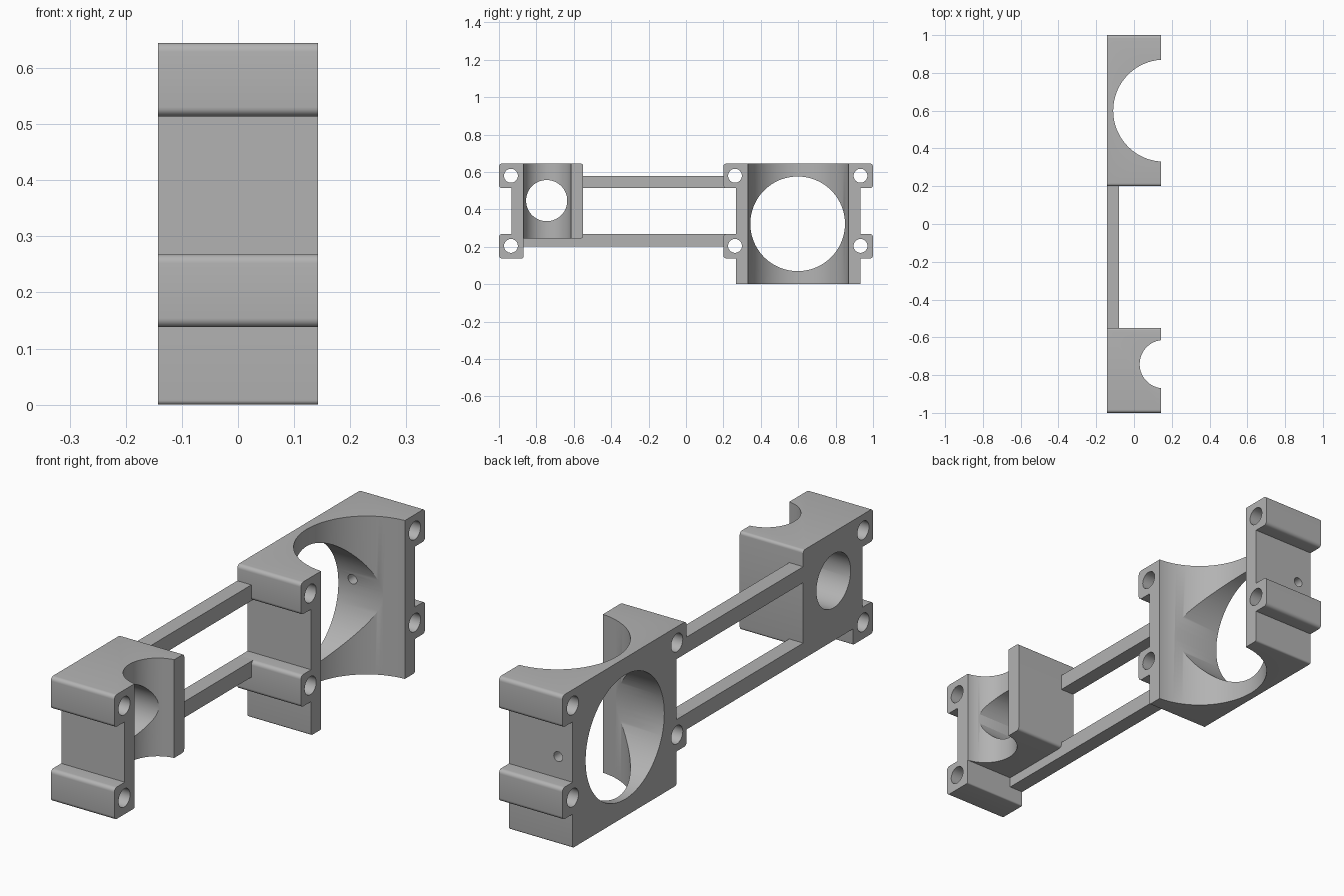
import bpy
import bmesh
import math
from mathutils import Matrix, Vector

if "Cube" in bpy.data.objects:
    bpy.data.objects.remove(bpy.data.objects["Cube"])

HALF = 0.143     # half depth along x
TOP = 0.645      # overall height
HOLES_Z = (0.205, 0.58)

grey = bpy.data.materials.new("plain grey")
grey.use_nodes = True
colour = (0.45, 0.45, 0.45, 1)
grey.diffuse_color = colour
grey.node_tree.nodes["Principled BSDF"].inputs["Base Color"].default_value = colour


def make_object(name, bm):
    bmesh.ops.recalc_face_normals(bm, faces=bm.faces)
    mesh = bpy.data.meshes.new(name)
    bm.to_mesh(mesh)
    bm.free()
    obj = bpy.data.objects.new(name, mesh)
    bpy.context.collection.objects.link(obj)
    mesh.materials.append(grey)
    return obj


def rounded(outline, steps=6):
    """Turn (y, z, radius) corners into a right-angled outline with fillets."""
    points = []
    for i, (y, z, r) in enumerate(outline):
        corner = Vector((y, z))
        if r == 0:
            points.append(corner)
            continue
        before = (Vector(outline[i - 1][:2]) - corner).normalized()
        after = (Vector(outline[(i + 1) % len(outline)][:2]) - corner).normalized()
        centre = corner + r * (before + after)
        for k in range(steps + 1):
            a = math.pi / 2 * k / steps
            points.append(centre - r * (after * math.cos(a) + before * math.sin(a)))
    return points


def extrude_x(name, outline, x0, x1):
    bm = bmesh.new()
    face = bm.faces.new([bm.verts.new((x0, p.x, p.y)) for p in rounded(outline)])
    new = bmesh.ops.extrude_face_region(bm, geom=[face])["geom"]
    verts = [v for v in new if isinstance(v, bmesh.types.BMVert)]
    bmesh.ops.translate(bm, verts=verts, vec=(x1 - x0, 0, 0))
    return make_object(name, bm)


def drill(obj, axis, centre, radius, length, segments=96):
    """Cut a round hole along the given axis."""
    turn = {"X": Matrix.Rotation(math.pi / 2, 4, "Y"),
            "Y": Matrix.Rotation(math.pi / 2, 4, "X"),
            "Z": Matrix.Identity(4)}[axis]
    bm = bmesh.new()
    bmesh.ops.create_cone(bm, cap_ends=True, segments=segments, radius1=radius,
                          radius2=radius, depth=length,
                          matrix=Matrix.Translation(centre) @ turn)
    cutter = make_object("hole_cutter", bm)
    cutter.hide_render = True
    mod = obj.modifiers.new("hole", "BOOLEAN")
    mod.operation = "DIFFERENCE"
    mod.solver = "EXACT"
    mod.object = cutter
    bpy.context.view_layer.objects.active = obj
    bpy.ops.object.modifier_apply(modifier=mod.name)
    bpy.data.objects.remove(cutter)


def smooth(obj):
    bpy.ops.object.select_all(action="DESELECT")
    obj.select_set(True)
    bpy.context.view_layer.objects.active = obj
    bpy.ops.object.shade_smooth_by_angle(angle=math.radians(30))


# Large holder: block with four screw lugs, mirrored about its middle
mid, body, lug, r = 0.6, 0.334, 0.4, 0.016
side = [(body, 0, 0.008), (body, 0.138, 0), (lug, 0.138, r), (lug, 0.268, r),
        (body, 0.268, 0), (body, 0.514, 0), (lug, 0.514, r), (lug, TOP, r)]
outline = [(mid + y, z, f) for y, z, f in side]
outline += [(mid - y, z, f) for y, z, f in reversed(side)]
large = extrude_x("large_holder", outline, -HALF, HALF)
drill(large, "Z", (0.16, mid, 0.3), 0.27, 2, 128)
drill(large, "X", (0, mid - 0.003, 0.323), 0.253, 1, 128)
for y in (mid - 0.338, mid + 0.333):
    for z in HOLES_Z:
        drill(large, "X", (0, y, z), 0.037, 1, 48)
drill(large, "Y", (-0.078, 0.92, 0.355), 0.02, 0.2, 32)   # set screw hole
smooth(large)

# Small holder: block with two screw lugs on its front side
outline = [(-1, TOP, r), (-1, 0.514, r), (-0.933, 0.514, 0), (-0.933, 0.268, 0),
           (-1, 0.268, r), (-1, 0.138, r), (-0.87, 0.138, 0.006),
           (-0.87, 0.245, 0), (-0.55, 0.245, 0.012), (-0.55, TOP, 0.012)]
small = extrude_x("small_holder", outline, -HALF, HALF)
drill(small, "Z", (0.158, -0.742, 0.4), 0.128, 2)
drill(small, "X", (0, -0.745, 0.447), 0.11, 1)
for z in HOLES_Z:
    drill(small, "X", (0, -0.936, z), 0.037, 1, 48)
smooth(small)

# Two bars along the flat side joining the holders
for name, y0, z0 in (("upper_bar", -0.56, 0.514), ("lower_bar", -0.88, 0.203)):
    z1 = z0 + 0.065
    extrude_x(name, [(y0, z0, 0), (0.216, z0, 0), (0.216, z1, 0), (y0, z1, 0)],
              -HALF, -0.08)
